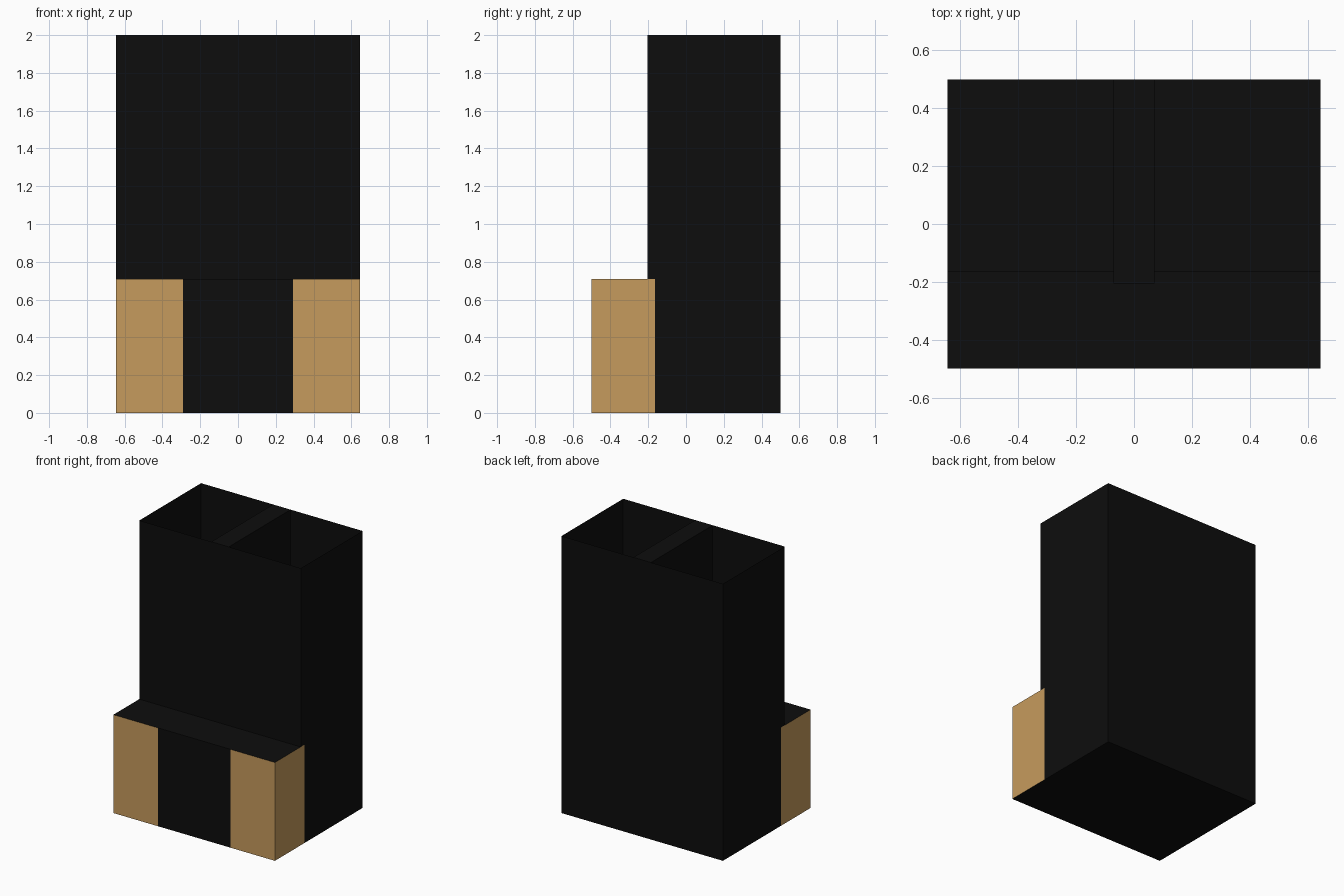
import bpy
import bmesh
from mathutils import Vector

cube = bpy.data.objects.get("Cube")
if cube:
    bpy.data.objects.remove(cube, do_unlink=True)


def material(name, rgb):
    mat = bpy.data.materials.new(name)
    mat.use_nodes = True
    color = (*rgb, 1)
    mat.diffuse_color = color
    mat.node_tree.nodes["Principled BSDF"].inputs["Base Color"].default_value = color
    return mat


MATS = [material("black", (0.004, 0.004, 0.004)), material("tan", (0.565, 0.328, 0.11))]

HALF_W, FRONT, BACK, TOP = 0.645, -0.5, 0.5, 2.0
SHAFT_FRONT, PANEL_BACK, BASE_TOP = -0.205, -0.165, 0.71
OPENING, DIVIDER = 0.29, 0.07


def box_part(name, lo, hi, cuts=(), drop=None, is_tan=None):
    """Box between two corners, cut by planes, with faces dropped or coloured by rule."""
    lo, hi = Vector(lo), Vector(hi)
    bm = bmesh.new()
    bmesh.ops.create_cube(bm, size=1)
    for v in bm.verts:
        v.co = (lo + hi) / 2 + v.co * (hi - lo)
    for point, normal in cuts:
        geom = bm.verts[:] + bm.edges[:] + bm.faces[:]
        bmesh.ops.bisect_plane(bm, geom=geom, plane_co=point, plane_no=normal)
    bm.normal_update()
    if drop:
        gone = [f for f in bm.faces if drop(f.calc_center_median(), f.normal)]
        bmesh.ops.delete(bm, geom=gone, context='FACES')
    for f in bm.faces:
        if is_tan and is_tan(f.calc_center_median(), f.normal):
            f.material_index = 1
    mesh = bpy.data.meshes.new(name)
    bm.to_mesh(mesh)
    bm.free()
    for mat in MATS:
        mesh.materials.append(mat)
    obj = bpy.data.objects.new(name, mesh)
    bpy.context.collection.objects.link(obj)
    return obj


# Low front block with tan corner panels
box_part(
    "front_base", (-HALF_W, FRONT, 0), (HALF_W, PANEL_BACK, BASE_TOP),
    cuts=[((s * OPENING, 0, 0), (1, 0, 0)) for s in (-1, 1)],
    drop=lambda c, n: n.y > 0.5,
    is_tan=lambda c, n: abs(n.z) < 0.5 and abs(c.x) > OPENING)

# Tall open-topped shaft, trimmed where the front block replaces its walls
box_part(
    "tall_shaft", (-HALF_W, SHAFT_FRONT, 0), (HALF_W, BACK, TOP),
    cuts=[((0, PANEL_BACK, 0), (0, 1, 0)), ((0, 0, BASE_TOP), (0, 0, 1))],
    drop=lambda c, n: n.z > 0.5 or (c.y < PANEL_BACK and c.z < BASE_TOP))

# Thick divider splitting the shaft into two cells
box_part(
    "shaft_divider", (-DIVIDER, SHAFT_FRONT, 0), (DIVIDER, BACK, TOP),
    drop=lambda c, n: abs(n.y) > 0.5 or n.z < -0.5)
